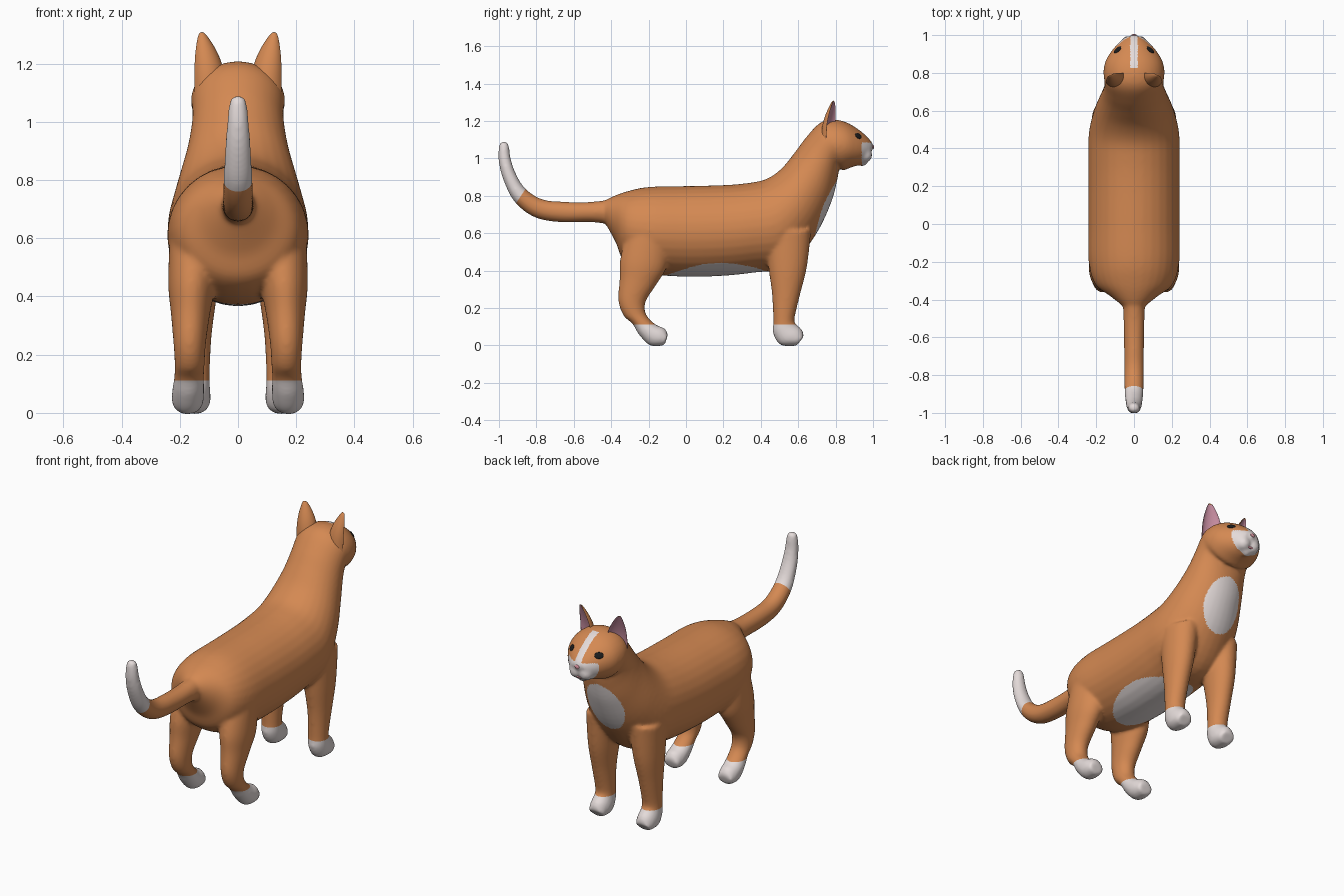
import bpy, bmesh, math
from mathutils import Vector, Matrix

if "Cube" in bpy.data.objects:
    bpy.data.objects.remove(bpy.data.objects["Cube"])


def material(name, rgb):
    m = bpy.data.materials.new(name)
    m.diffuse_color = (*rgb, 1)
    m.use_nodes = True
    m.node_tree.nodes["Principled BSDF"].inputs["Base Color"].default_value = m.diffuse_color
    return m


ORANGE = material("orange fur", (0.66, 0.25, 0.085))
WHITE = material("white fur", (0.78, 0.71, 0.70))
EAR_PINK = material("ear pink", (0.58, 0.27, 0.36))
BLACK = material("eye black", (0.012, 0.012, 0.012))
NOSE_PINK = material("nose pink", (0.75, 0.32, 0.38))


def add_object(name, bm, mats):
    me = bpy.data.meshes.new(name)
    bm.to_mesh(me)
    bm.free()
    for m in mats:
        me.materials.append(m)
    ob = bpy.data.objects.new(name, me)
    bpy.context.collection.objects.link(ob)
    return ob


def smooth_rings(rings, steps=5):
    """Catmull-Rom interpolation through the ring parameters."""
    out = []
    r = [rings[0]] + list(rings) + [rings[-1]]
    for i in range(1, len(r) - 2):
        for s in range(steps):
            t = s / steps
            out.append([0.5 * (2 * b + (c - a) * t + (2 * a - 5 * b + 4 * c - d) * t * t
                               + (3 * b - a - 3 * c + d) * t ** 3)
                        for a, b, c, d in zip(*r[i - 1:i + 3])])
    return out + [list(rings[-1])]


def loft(bm, rings, side=1, n=32):
    """Ring = (y, z) of one profile edge, (y, z) of the other, centre x, half width."""
    prev = None
    for ya, za, yb, zb, cx, rx in smooth_rings(rings):
        c = Vector((side * cx, (ya + yb) / 2, (za + zb) / 2))
        u = Vector((0, (ya - yb) / 2, (za - zb) / 2))
        ring = [bm.verts.new(c + Vector((rx, 0, 0)) * math.cos(k * math.tau / n)
                             + u * math.sin(k * math.tau / n)) for k in range(n)]
        if prev:
            for k in range(n):
                bm.faces.new((prev[k], prev[k - 1], ring[k - 1], ring[k]))
        else:
            bm.faces.new(ring)
        prev = ring
    bm.faces.new(prev)


def ball(bm, p, r):
    bmesh.ops.create_uvsphere(bm, u_segments=20, v_segments=12, radius=r,
                              matrix=Matrix.Translation(p))


# torso, neck and head in one sweep: top edge, bottom edge, x, half width
TORSO = [(-.45, .765, -.43, .65, 0, .05), (-.39, .797, -.375, .55, 0, .125),
         (-.31, .825, -.33, .45, 0, .205), (-.2, .847, -.2, .385, 0, .24),
         (0, .852, 0, .367, 0, .242), (.2, .857, .2, .372, 0, .242),
         (.33, .868, .37, .39, 0, .242), (.43, .89, .55, .42, 0, .238),
         (.51, .945, .69, .585, 0, .21), (.58, 1.03, .775, .76, 0, .175),
         (.64, 1.11, .81, .89, 0, .158), (.71, 1.185, .82, .945, 0, .158),
         (.775, 1.208, .84, .935, 0, .162), (.85, 1.196, .88, .95, 0, .15),
         (.915, 1.16, .925, .965, 0, .116), (.97, 1.115, .955, .98, 0, .078),
         (.998, 1.08, .98, 1.005, 0, .045)]
HIND_LEG = [(-.08, .62, -.32, .60, .145, .09), (-.10, .43, -.352, .46, .158, .082),
            (-.155, .33, -.355, .36, .163, .068), (-.213, .24, -.362, .24, .166, .056),
            (-.218, .18, -.335, .16, .166, .052), (-.19, .135, -.287, .115, .168, .052),
            (-.15, .105, -.25, .055, .171, .055), (-.115, .092, -.19, -.002, .173, .055),
            (-.095, .06, -.115, 0, .173, .045)]
FRONT_LEG = [(.67, .62, .42, .60, .135, .09), (.647, .42, .44, .42, .145, .075),
             (.61, .27, .46, .27, .15, .06), (.58, .14, .466, .13, .15, .053),
             (.592, .11, .465, .065, .15, .054), (.62, .085, .505, .002, .15, .056),
             (.632, .05, .59, -.003, .15, .045)]
TAIL = [(-.35, .79, -.35, .64, 0, .06), (-.5, .768, -.5, .658, 0, .056),
        (-.65, .768, -.67, .658, 0, .053), (-.77, .782, -.81, .685, 0, .052),
        (-.86, .84, -.915, .765, 0, .05), (-.91, .92, -.975, .88, 0, .045),
        (-.937, 1.0, -1.002, .985, 0, .038), (-.947, 1.07, -1.0, 1.07, 0, .029),
        (-.96, 1.088, -.988, 1.088, 0, .015)]

bm = bmesh.new()
loft(bm, TORSO)
loft(bm, TAIL)
for s in (1, -1):
    loft(bm, HIND_LEG, s)
    loft(bm, FRONT_LEG, s)
    ball(bm, (s * .03, .955, 1.018), .042)      # whisker pads
ball(bm, (0, .942, .99), .033)                  # chin
ball(bm, (0, .98, 1.06), .025)                  # nose bump
bmesh.ops.recalc_face_normals(bm, faces=bm.faces[:])
raw = add_object("body_parts", bm, [])

# fuse the parts into one smooth skin
mod = raw.modifiers.new("fuse", 'REMESH')
mod.mode, mod.voxel_size = 'VOXEL', 0.008
mod = raw.modifiers.new("soften", 'SMOOTH')
mod.factor, mod.iterations = 0.5, 16
bpy.context.view_layer.update()
skin = bpy.data.meshes.new_from_object(raw.evaluated_get(bpy.context.evaluated_depsgraph_get()))
bpy.data.objects.remove(raw)

# cut clean colour borders for the socks and the tail tip
bm = bmesh.new()
bm.from_mesh(skin)
SOCK_Z = 0.112
TAIL_P, TAIL_N = Vector((0, -.882, .80)), Vector((0, -.83, .56))
for co, no in (((0, 0, SOCK_Z), (0, 0, 1)), (TAIL_P, TAIL_N)):
    bmesh.ops.bisect_plane(bm, geom=bm.verts[:] + bm.edges[:] + bm.faces[:],
                           plane_co=co, plane_no=no)


def is_white(c):
    x, y, z = c
    return (z < SOCK_Z                                                    # socks
            or (y < -.8 and (c - TAIL_P).dot(TAIL_N) > 0)                 # tail tip
            or (z < .5 and (x / .17) ** 2 + ((y - .16) / .27) ** 2 < 1)   # belly
            or (y > .6 and (x / .115) ** 2 + ((z - .735) / .15) ** 2 < 1)  # chest
            or (y > .94 and z < 1.085)                                    # muzzle
            or (y > .825 and z > 1.04 and abs(x) < .02))                  # blaze


for f in bm.faces:
    f.smooth = True
    f.material_index = int(is_white(f.calc_center_median()))
body = add_object("cat_body", bm, [ORANGE, WHITE])
bpy.context.view_layer.update()


def disc_on_skin(name, p, size, mat):
    """Thin oval laid on the skin nearest to p."""
    _, loc, no, _ = body.closest_point_on_mesh(Vector(p))
    up = Vector((0, 0, 1))
    xa = up.cross(no).normalized()
    ya = no.cross(xa)
    rot = Matrix((xa, ya, no)).transposed().to_4x4()
    b = bmesh.new()
    bmesh.ops.create_uvsphere(b, u_segments=24, v_segments=12, radius=1,
                              matrix=Matrix.Translation(loc) @ rot @ Matrix.Diagonal((*size, 1)))
    for f in b.faces:
        f.smooth = True
    add_object(name, b, [mat])


# eyes, nose and mouth
for s, label in ((1, "right"), (-1, "left")):
    disc_on_skin(label + "_eye", (s * .085, .92, 1.118), (.024, .018, .005), BLACK)
disc_on_skin("nose", (0, 1.01, 1.062), (.015, .011, .005), NOSE_PINK)
disc_on_skin("mouth", (0, .985, .99), (.022, .006, .005), NOSE_PINK)

# ears: crescent rings, pink on the hollow front (z, centre x, centre y, half width, depth)
EAR = [(1.10, .098, .78, .062, .06), (1.17, .101, .78, .058, .055), (1.23, .109, .785, .046, .042),
       (1.275, .118, .79, .028, .026), (1.31, .126, .792, .010, .010)]
N = 8
TURN = math.radians(25)
for s, label in ((1, "right"), (-1, "left")):
    b = bmesh.new()
    prev = None
    for z, cx, cy, w, d in EAR:
        ring = []
        for k in range(2 * N):
            a = k * math.pi / N
            across = w * math.cos(a)
            back = d * math.sin(a) if k <= N else -d * .55 * math.sin(a)
            ring.append(b.verts.new((s * (cx + across * math.cos(TURN) - back * math.sin(TURN)),
                                     cy - across * math.sin(TURN) - back * math.cos(TURN), z)))
        if prev:
            for k in range(2 * N):
                f = b.faces.new((prev[k], prev[(k + 1) % (2 * N)], ring[(k + 1) % (2 * N)], ring[k]))
                f.material_index = int(k >= N)
        prev = ring
    b.faces.new(prev)
    bmesh.ops.recalc_face_normals(b, faces=b.faces[:])
    for f in b.faces:
        f.smooth = True
    ear = add_object(label + "_ear", b, [ORANGE, EAR_PINK])
    ear.modifiers.new("round", 'SUBSURF').levels = 2
